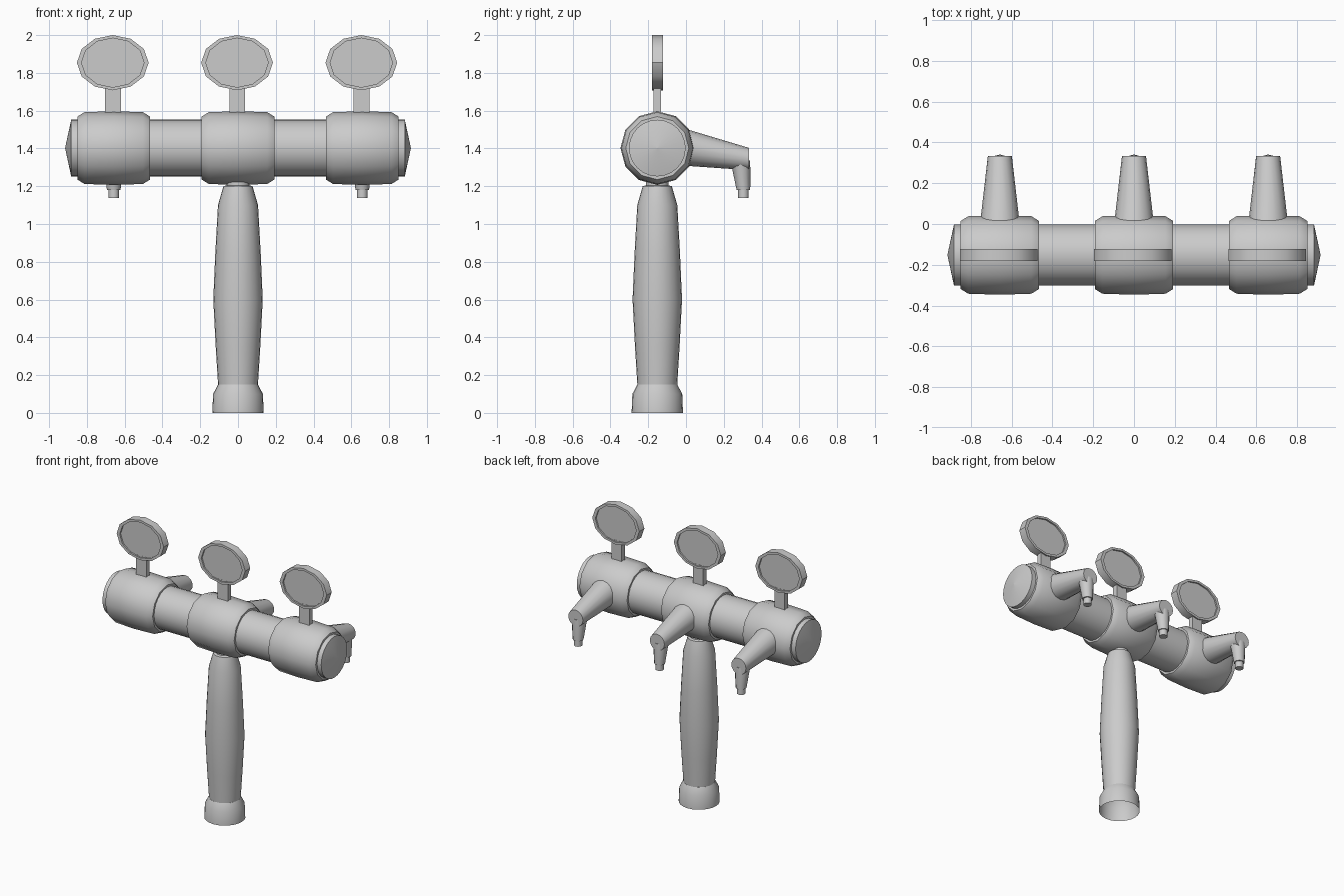
import bpy, bmesh, math
from mathutils import Vector, Matrix

if "Cube" in bpy.data.objects:
    bpy.data.objects.remove(bpy.data.objects["Cube"])

YC, ZC = -0.152, 1.402          # axis of the horizontal barrel
SPACING = 0.658


def finish(bm, name, smooth=35):
    bmesh.ops.recalc_face_normals(bm, faces=bm.faces)
    me = bpy.data.meshes.new(name)
    bm.to_mesh(me)
    bm.free()
    ob = bpy.data.objects.new(name, me)
    bpy.context.collection.objects.link(ob)
    bpy.ops.object.select_all(action='DESELECT')
    ob.select_set(True)
    bpy.context.view_layer.objects.active = ob
    bpy.ops.object.shade_smooth_by_angle(angle=math.radians(smooth))
    return ob


def loft(name, stations, axes, sides, cap_start=True, cap_end=True, smooth=35):
    """Skin rings given as (centre, radius_u, radius_v) in the plane of axes u, v."""
    u, v = map(Vector, axes)
    bm = bmesh.new()
    rings = []
    for c, ru, rv in stations:
        rings.append([bm.verts.new(Vector(c)
                      + u * ru * math.cos(2 * math.pi * i / sides)
                      + v * rv * math.sin(2 * math.pi * i / sides)) for i in range(sides)])
    for a, b in zip(rings, rings[1:]):
        for i in range(sides):
            j = (i + 1) % sides
            bm.faces.new((a[i], a[j], b[j], b[i]))
    if cap_start:
        bm.faces.new(rings[0])
    if cap_end:
        bm.faces.new(rings[-1])
    return finish(bm, name, smooth)


X, Y, Z = (1, 0, 0), (0, 1, 0), (0, 0, 1)

# column foot, open underneath, and bulging column
loft("column_foot", [((0, YC, z), r, r) for z, r in
     [(0, .136), (.1, .132), (.15, .106)]], (X, Y), 24, cap_start=False)
loft("column", [((0, YC, z), r, r) for z, r in
     [(.14, .105), (.35, .118), (.6, .131), (.85, .12), (1.1, .106), (1.2, .077),
      (1.205, .06), (1.25, .06)]], (X, Y), 24, cap_start=False)

# horizontal barrel with shallow conical ends
loft("barrel", [((x, YC, ZC), r, r) for x, r in
     [(-.915, .002), (-.883, .15), (.883, .15), (.915, .002)]], (Y, Z), 24, smooth=30)

for n, label in ((-1, "left"), (0, "middle"), (1, "right")):
    cx = n * SPACING
    # collar with chamfered edges and a slight belly
    loft("collar_" + label, [((cx + dx, YC, ZC), r, r) for dx, r in
         [(-.192, .145), (-.192, .167), (-.155, .19), (0, .195),
          (.155, .19), (.192, .167), (.192, .145)]], (Y, Z), 12)
    # tapered tap arm
    loft("tap_arm_" + label, [((cx, y, z), r, r) for y, z, r in
         [(-.05, 1.414, .103), (.03, 1.4, .094), (.333, 1.344, .059)]], (X, Z), 16)
    # spout and its narrower tip
    loft("spout_" + label, [((cx, y, z), r, r) for y, z, r in
         [(.285, 1.335, .053), (.293, 1.29, .048), (.304, 1.18, .036),
          (.304, 1.18, .028), (.304, 1.137, .028)]], (X, Y), 12)
    # badge stem
    bm = bmesh.new()
    bmesh.ops.create_cube(bm, size=1, matrix=Matrix.Translation((cx - .004, YC, 1.65))
                          @ Matrix.Diagonal((.084, .038, .17, 1)))
    finish(bm, "badge_stem_" + label)
    # oval badge with a recessed face on both sides
    loft("badge_" + label, [((cx - .005, YC + dy, 1.854), .19 * s, .146 * t) for dy, s, t in
         [(-.018, .87, .89), (-.029, .87, .89), (-.029, 1, 1),
          (.029, 1, 1), (.029, .87, .89), (.018, .87, .89)]], (X, Z), 12)
